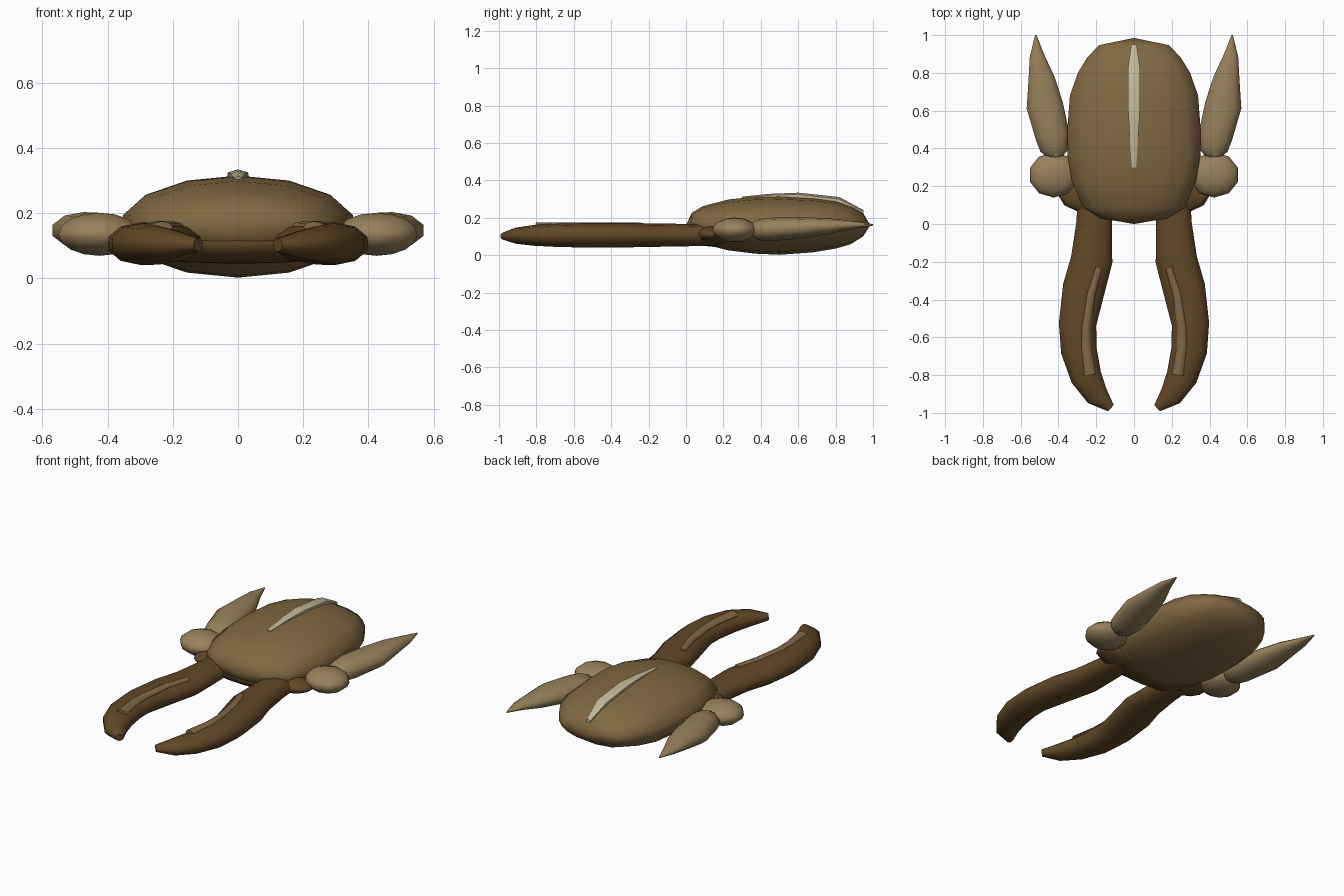
import bpy, bmesh, math
from mathutils import Vector


def material(name, rgb):
    m = bpy.data.materials.new(name)
    m.diffuse_color = (*rgb, 1)
    return m


SHELL = material("shell_olive", (0.22, 0.14, 0.055))
DARK = material("dark_brown", (0.12, 0.065, 0.02))
TAN = material("tan", (0.31, 0.22, 0.105))
STRIPE = material("stripe_brown", (0.22, 0.14, 0.06))
CREAM = material("cream", (0.55, 0.48, 0.31))


def finish(obj, mat, angle=60):
    obj.data.materials.append(mat)
    bpy.ops.object.select_all(action='DESELECT')
    obj.select_set(True)
    bpy.context.view_layer.objects.active = obj
    bpy.ops.object.shade_smooth_by_angle(angle=math.radians(angle))


def tube(name, rows, sides, mat, side=1):
    """Loft elliptical rings along rows of (x, y, z, half_width, half_height)."""
    bm = bmesh.new()
    pts = [Vector((side * r[0], r[1], r[2])) for r in rows]
    rings = []
    for i, (p, row) in enumerate(zip(pts, rows)):
        t = pts[min(i + 1, len(pts) - 1)] - pts[max(i - 1, 0)]
        across = Vector((t.y, -t.x, 0)).normalized()
        ring = []
        for k in range(sides):
            a = 2 * math.pi * k / sides
            ring.append(bm.verts.new(p + across * row[3] * math.sin(a)
                                     + Vector((0, 0, row[4] * math.cos(a)))))
        rings.append(ring)
    for a, b in zip(rings, rings[1:]):
        for k in range(sides):
            j = (k + 1) % sides
            bm.faces.new((a[k], a[j], b[j], b[k]))
    bm.faces.new(rings[0])
    bm.faces.new(rings[-1])
    bmesh.ops.remove_doubles(bm, verts=bm.verts, dist=0.0005)
    bmesh.ops.recalc_face_normals(bm, faces=bm.faces)
    me = bpy.data.meshes.new(name)
    bm.to_mesh(me)
    bm.free()
    obj = bpy.data.objects.new(name, me)
    bpy.context.collection.objects.link(obj)
    finish(obj, mat)


def ellipsoid(name, loc, radii, mat, segments=10, rings=8):
    bpy.ops.mesh.primitive_uv_sphere_add(segments=segments, ring_count=rings, location=loc)
    obj = bpy.context.object
    obj.name = name
    obj.scale = radii
    finish(obj, mat)


# Domed shell: y, half width, top z, bottom z
shell = [(0, 0, 0.16, 0.16), (0.03, 0.18, 0.225, 0.10), (0.09, 0.28, 0.262, 0.06),
         (0.23, 0.337, 0.298, 0.025), (0.37, 0.362, 0.312, 0.008), (0.5, 0.362, 0.315, 0.002),
         (0.68, 0.348, 0.306, 0.015), (0.80, 0.305, 0.29, 0.035), (0.88, 0.255, 0.262, 0.058),
         (0.947, 0.19, 0.225, 0.10), (0.985, 0, 0.16, 0.16)]
tube("shell", [(0, y, (t + b) / 2, w, (t - b) / 2) for y, w, t, b in shell], 14, SHELL)

# Pale ridge along the back
tube("back_ridge", [(0, 0.30, 0.301, 0.013, 0.012), (0, 0.45, 0.312, 0.026, 0.016),
                    (0, 0.60, 0.315, 0.036, 0.019), (0, 0.82, 0.288, 0.038, 0.023),
                    (0, 0.95, 0.225, 0.016, 0.015)], 6, CREAM)

# Dark head bar under the front of the shell
ellipsoid("head", (0, 0.15, 0.11), (0.40, 0.13, 0.066), DARK, 16, 8)

# Paired parts
for label, s in (("left", -1), ("right", 1)):
    # Curved front claw
    tube(label + "_claw", [
        (0.21, 0.16, 0.107, 0.09, 0.055), (0.211, 0, 0.107, 0.10, 0.06),
        (0.224, -0.19, 0.107, 0.116, 0.063), (0.265, -0.34, 0.106, 0.118, 0.065),
        (0.299, -0.53, 0.106, 0.104, 0.065), (0.292, -0.67, 0.106, 0.10, 0.063),
        (0.253, -0.81, 0.106, 0.087, 0.056), (0.195, -0.91, 0.104, 0.065, 0.043),
        (0.122, -0.975, 0.102, 0.023, 0.02)], 10, DARK, s)
    # Raised stripe on the claw
    tube(label + "_claw_stripe", [
        (0.185, -0.23, 0.157, 0.02, 0.016), (0.228, -0.37, 0.157, 0.025, 0.018),
        (0.255, -0.55, 0.157, 0.026, 0.018), (0.255, -0.65, 0.157, 0.029, 0.018),
        (0.233, -0.80, 0.157, 0.033, 0.018)], 8, STRIPE, s)
    # Rounded shoulder lobe
    ellipsoid(label + "_shoulder", (s * 0.425, 0.26, 0.135), (0.132, 0.12, 0.066), TAN)
    # Pointed rear flipper
    tube(label + "_flipper", [
        (0.42, 0.34, 0.137, 0.025, 0.03), (0.42, 0.39, 0.136, 0.08, 0.056),
        (0.43, 0.46, 0.138, 0.095, 0.063), (0.473, 0.63, 0.147, 0.102, 0.056),
        (0.49, 0.77, 0.155, 0.073, 0.041), (0.513, 0.89, 0.161, 0.041, 0.022),
        (0.52, 1.0, 0.162, 0.004, 0.004)], 10, TAN, s)
